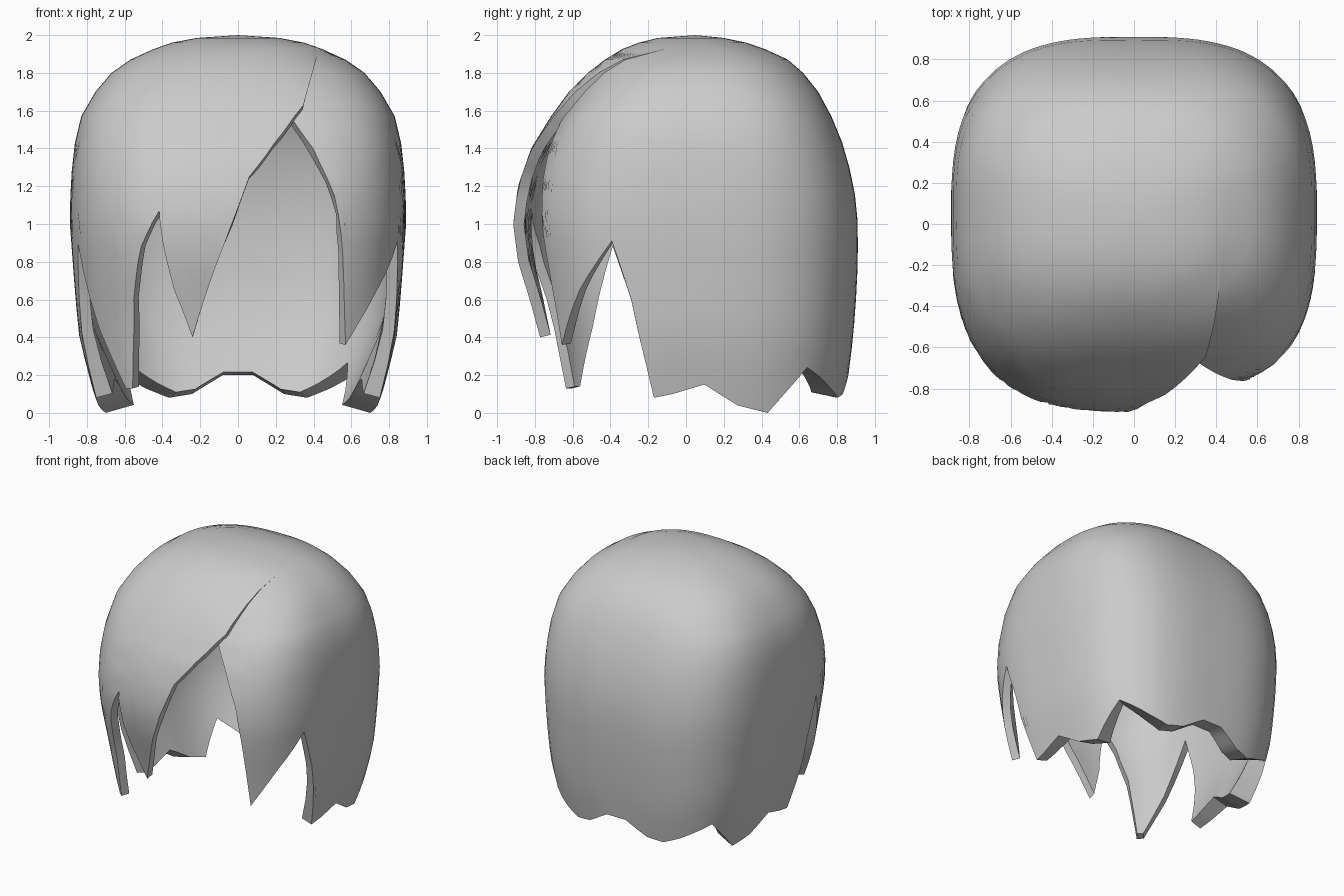
import bpy, bmesh
from math import atan2, cos, sin, pi, exp

if "Cube" in bpy.data.objects:
    bpy.data.objects.remove(bpy.data.objects["Cube"])

CY = 0.05      # y of the crown centre
ZP = 1.57      # height where the fringe opens
LOW = 10       # rows below the parting
SUB = 3        # columns per hem segment

# Dome profile: z, half width, depth to front, depth to back
PROFILE = [(2.0, 0, 0, 0), (1.985, .22, .2, .15), (1.96, .35, .3, .27), (1.925, .45, .39, .37),
           (1.87, .57, .48, .49), (1.8, .67, .57, .57), (1.7, .755, .67, .65),
           (1.57, .83, .765, .72), (1.4, .87, .87, .79), (1.2, .887, .94, .84),
           (1.0, .89, .965, .86), (.8, .875, .94, .86), (.6, .86, .88, .85),
           (.4, .84, .83, .835), (.2, .79, .82, .81), (0, .735, .80, .77)]
TOP_Z = [2.0, 1.985, 1.96, 1.925, 1.87, 1.8, 1.7, 1.63, ZP]

# Hem outline (x, y, z), running anticlockwise from the parting
RIGHT_LOCK = [(.33, -.78, ZP), (.42, -.77, 1.4), (.51, -.76, 1.15), (.56, -.75, .85),
              (.58, -.67, .36), (.72, -.55, .65), (.84, -.39, .91)]
SIDE_BACK = [(.84, -.29, .6), (.82, -.19, .08), (.82, -.08, .1), (.83, .1, .15),
             (.8, .29, .04), (.75, .46, .0), (.66, .63, .24), (.5, .78, .13),
             (.38, .83, .08), (.25, .85, .1), (.08, .86, .2)]
LEFT_LOCKS = [(-.84, -.39, .9), (-.73, -.52, .45), (-.61, -.62, .13), (-.57, -.65, .13),
              (-.54, -.72, .6), (-.48, -.77, .88), (-.4, -.83, 1.07), (-.385, -.84, .9),
              (-.34, -.83, .65), (-.24, -.77, .4), (-.16, -.83, .65), (-.08, -.88, .87),
              (.06, -.87, 1.25), (.2, -.82, 1.43), (.33, -.78, ZP)]
hem = RIGHT_LOCK + SIDE_BACK + [(-x, y, z) for x, y, z in reversed(SIDE_BACK)] + LEFT_LOCKS


def clamp(v):
    return max(0.0, min(1.0, v))


def profile(z):
    for a, b in zip(PROFILE, PROFILE[1:]):
        if z >= b[0]:
            t = (a[0] - z) / (a[0] - b[0])
            return [a[k] + (b[k] - a[k]) * t for k in (1, 2, 3)]
    return PROFILE[-1][1:]


def ring(a, z):
    rx, yf, yb = profile(z)
    if rx < 1e-6:
        return 0, 0
    c, s = cos(a), sin(a)
    n = 2.9 - .5 * clamp((z - 1.6) / .4)
    r = ((abs(c) / rx) ** n + (abs(s) / (yf if s < 0 else yb)) ** n) ** (-1 / n)
    return r * c, r * s


# Turn the hem into columns of (angle, height)
keys = []
for x, y, z in hem:
    a = atan2(y - CY, x)
    while keys and a < keys[-1][0] - 0.01:
        a += 2 * pi
    keys.append((a, z))
START = keys[0][0]
keys[-1] = (START + 2 * pi, ZP)
columns = []
for (a0, z0), (a1, z1) in zip(keys, keys[1:]):
    columns += [(a0 + (a1 - a0) * k / SUB, z0 + (z1 - z0) * k / SUB) for k in range(SUB)]
columns.append(keys[-1])


def parting_shift(z):
    # angle that keeps the parting on a straight line in front view
    z = min(z, 1.925)
    if z <= ZP:
        return 0
    want = .33 + .1 * (z - ZP) / .36
    lo, hi = START, START + .85
    for _ in range(30):
        mid = (lo + hi) / 2
        lo, hi = (mid, hi) if ring(mid, z)[0] < want else (lo, mid)
    return lo - START


def surface(a, z):
    # right side of the parting is tucked under the fringe
    tuck = 1 - (.07 * exp(-((a - START) / .42) ** 2)
                * clamp((1.925 - z) / .2) * clamp((z - .2) / .6))
    a += parting_shift(z) * max(0, cos(a - START))
    x, y = ring(a, z)
    return (x * tuck, CY + y * tuck, z)


# Hair shell
bm = bmesh.new()
grid = []
for a, h in columns:
    zs = TOP_Z + [ZP + (h - ZP) * k / LOW for k in range(1, LOW + 1)]
    grid.append([bm.verts.new(surface(a, z)) for z in zs])
for c0, c1 in zip(grid, grid[1:]):
    for j in range(len(c0) - 1):
        bm.faces.new((c0[j], c0[j + 1], c1[j + 1], c1[j]))
bmesh.ops.remove_doubles(bm, verts=bm.verts, dist=0.0008)
mesh = bpy.data.meshes.new("hair")
bm.to_mesh(mesh)
bm.free()
hair = bpy.data.objects.new("hair", mesh)
bpy.context.collection.objects.link(hair)

# Thickness, growing toward the back hem
group = hair.vertex_groups.new(name="thickness")
for v in mesh.vertices:
    grow = clamp((.6 - v.co.z) / .6) * clamp((v.co.y + .35) / .5)
    group.add([v.index], .36 + .64 * grow, 'REPLACE')
solid = hair.modifiers.new("thickness", 'SOLIDIFY')
solid.thickness = 0.16
solid.offset = -1
solid.vertex_group = group.name

bpy.context.view_layer.objects.active = hair
hair.select_set(True)
bpy.ops.object.modifier_apply(modifier=solid.name)
bpy.ops.object.shade_smooth_by_angle(angle=0.7)
